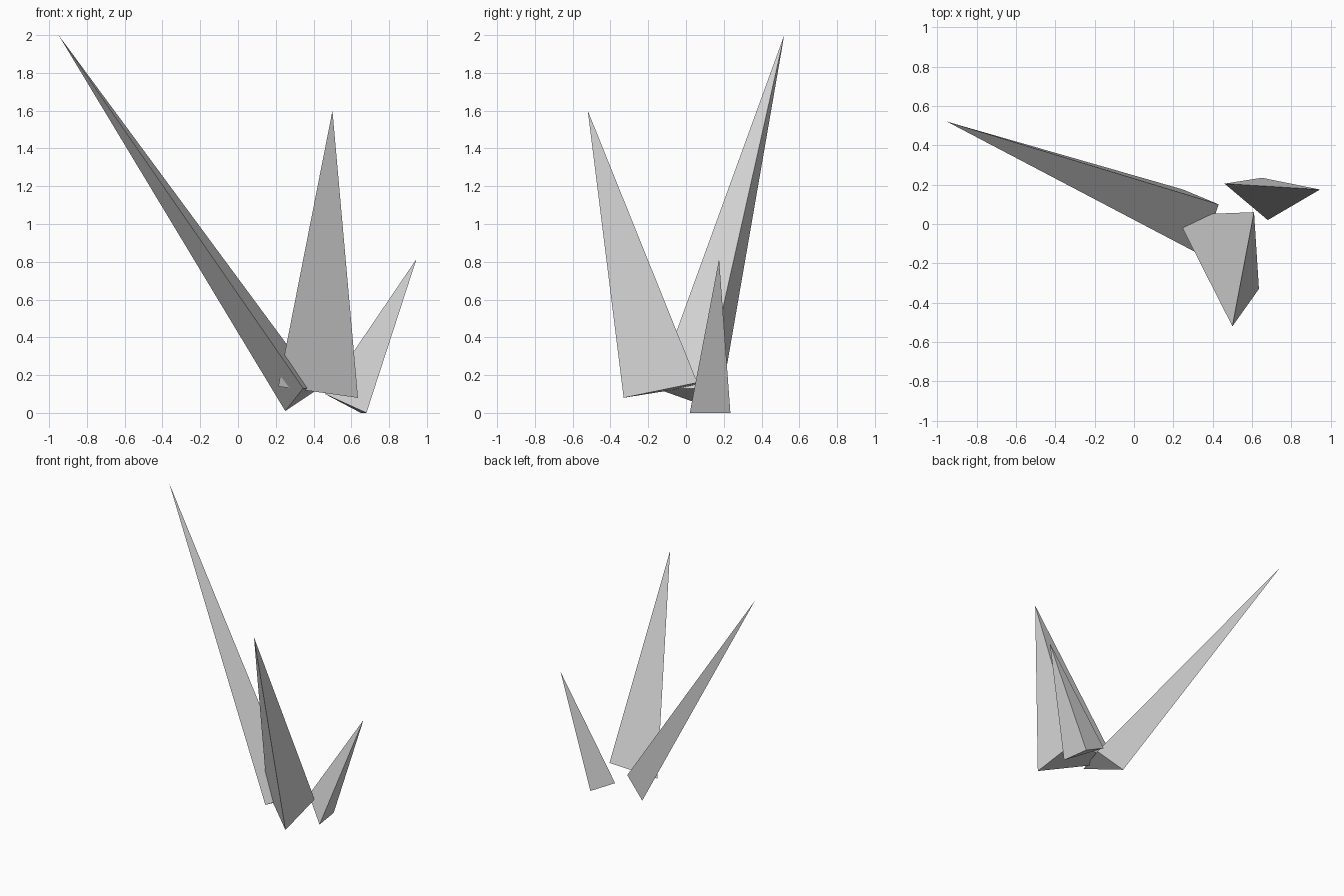
import bpy
import bmesh
from mathutils import Vector

cube = bpy.data.objects.get("Cube")
if cube:
    bpy.data.objects.remove(cube, do_unlink=True)

# Single plain grey for every shard
GREY = (0.65, 0.65, 0.65, 1.0)
grey = bpy.data.materials.new("plain grey")
grey.use_nodes = True
grey.diffuse_color = GREY
grey.node_tree.nodes["Principled BSDF"].inputs["Base Color"].default_value = GREY


def shard(name, tip, base):
    """Three-sided spike: a triangular base rising to one sharp tip."""
    bm = bmesh.new()
    ring = [bm.verts.new(Vector(p)) for p in base]
    top = bm.verts.new(Vector(tip))
    bm.faces.new(ring)
    for i, v in enumerate(ring):
        bm.faces.new((v, top, ring[(i + 1) % len(ring)]))
    bmesh.ops.recalc_face_normals(bm, faces=bm.faces)
    mesh = bpy.data.meshes.new(name)
    bm.to_mesh(mesh)
    bm.free()
    mesh.materials.append(grey)
    obj = bpy.data.objects.new(name, mesh)
    bpy.context.scene.collection.objects.link(obj)
    return obj


# Long shard leaning to the right and back
shard("long_shard", (-0.95, 0.52, 2.0),
      [(0.345, -0.16, 0.13), (0.25, 0.175, 0.01), (0.43, 0.10, 0.13)])

# Middle shard leaning forward, its inner corner buried in the long one
shard("middle_shard", (0.50, -0.52, 1.6),
      [(0.635, -0.33, 0.08), (0.61, 0.06, 0.16), (0.213, 0.045, 0.14)])

# Short shard leaning to the left
shard("short_shard", (0.945, 0.175, 0.815),
      [(0.46, 0.205, 0.10), (0.65, 0.235, 0.0), (0.68, 0.02, 0.0)])
